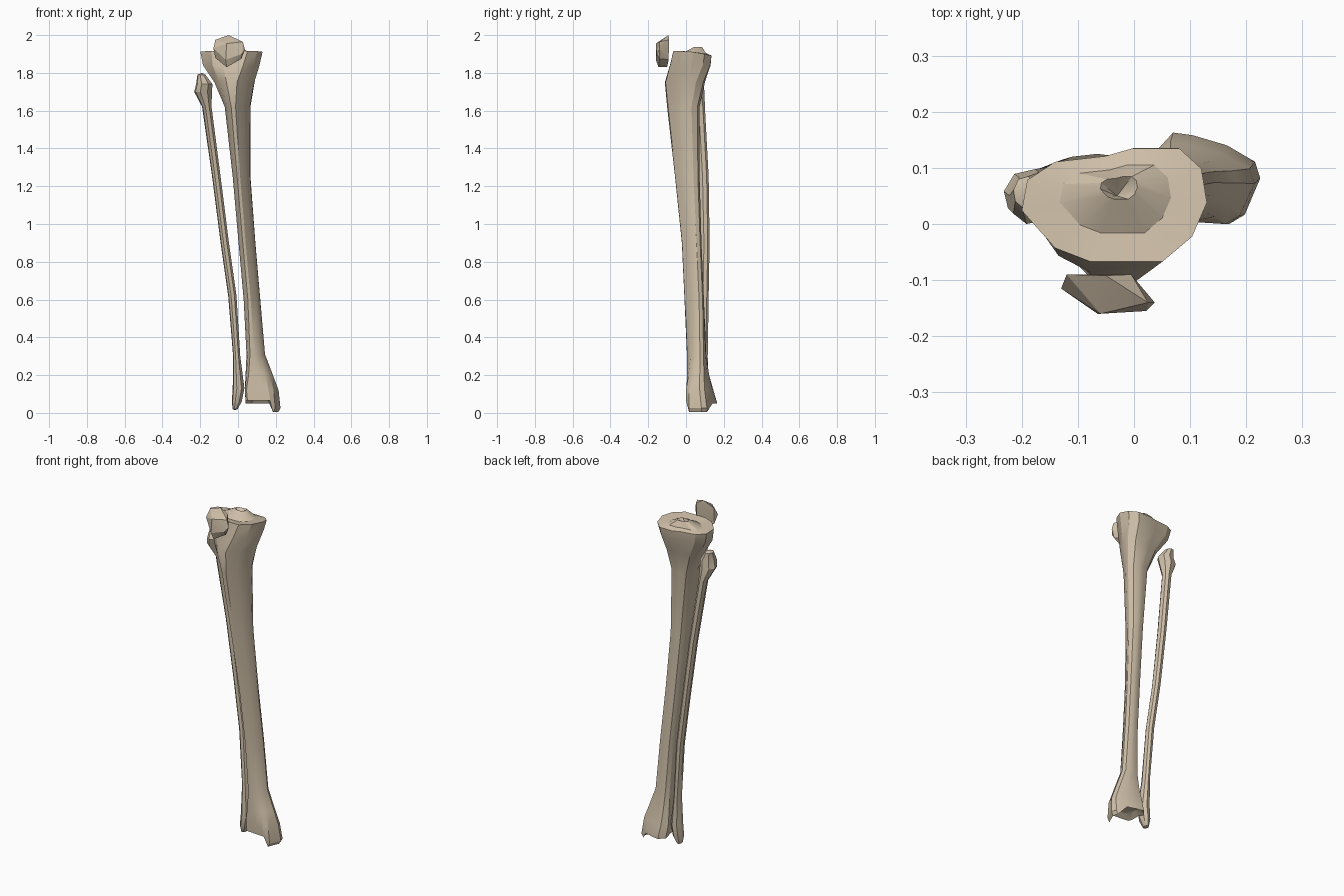
import bpy, bmesh, math

cube = bpy.data.objects.get("Cube")
if cube:
    bpy.data.objects.remove(cube, do_unlink=True)

bone = bpy.data.materials.new("bone")
bone.use_nodes = True
BONE_COLOUR = (0.62, 0.52, 0.39, 1)
bone.diffuse_color = BONE_COLOUR
bsdf = next(n for n in bone.node_tree.nodes if n.type == 'BSDF_PRINCIPLED')
bsdf.inputs["Base Color"].default_value = BONE_COLOUR
bsdf.inputs["Roughness"].default_value = 0.8


def finish(name, bm, angle):
    """Turn a bmesh into a coloured object with sharp edges kept."""
    bmesh.ops.recalc_face_normals(bm, faces=bm.faces)
    mesh = bpy.data.meshes.new(name)
    bm.to_mesh(mesh)
    bm.free()
    mesh.materials.append(bone)
    ob = bpy.data.objects.new(name, mesh)
    bpy.context.collection.objects.link(ob)
    bpy.ops.object.select_all(action='DESELECT')
    ob.select_set(True)
    bpy.context.view_layer.objects.active = ob
    bpy.ops.object.shade_smooth_by_angle(angle=math.radians(angle))
    return ob


def ring(shape, z, x0, x1, y0, y1):
    """Fit a unit cross-section into a box at height z."""
    return [(x0 + u * (x1 - x0), y0 + v * (y1 - y0), z) for u, v in shape]


def blend(a, b, t):
    return [(p[0] + t * (q[0] - p[0]), p[1] + t * (q[1] - p[1])) for p, q in zip(a, b)]


def shrink(points, centre, k, z):
    """Pull a ring towards a centre and flatten it to height z."""
    return [(centre[0] + k * (x - centre[0]), centre[1] + k * (y - centre[1]), z)
            for x, y, _ in points]


def loft(name, rings, first_tip, last_tip, angle=25):
    """Skin a stack of rings and close both ends with a fan."""
    bm = bmesh.new()
    rows = [[bm.verts.new(p) for p in r] for r in rings]
    n = len(rows[0])
    for a, b in zip(rows, rows[1:]):
        for i in range(n):
            j = (i + 1) % n
            bm.faces.new((a[i], a[j], b[j], b[i]))
    for row, tip in ((rows[0], first_tip), (rows[-1], last_tip)):
        v = bm.verts.new(tip)
        for i in range(n):
            bm.faces.new((row[i], row[(i + 1) % n], v))
    return finish(name, bm, angle)


# Unit cross-sections, counter-clockwise from the front crest
PLATEAU = [(.37, 0), (.76, 0), (.92, .22), (1, .52), (.97, .82), (.85, 1),
           (.6, 1), (.45, .93), (.18, .88), (.03, .72), (0, .45), (.18, .12)]
SHAFT = [(.25, 0), (.42, .03), (.75, .3), (.97, .6), (1, .75), (.9, .93),
         (.68, 1), (.45, 1), (.2, .93), (.05, .75), (0, .55), (.1, .2)]
ANKLE = [(.05, .06), (.45, .02), (.7, 0), (.85, .1), (1, .5), (.95, .68),
         (.68, .86), (.35, .97), (.16, 1), (0, .8), (0, .5), (0, .2)]

# Shin bone: ankle end, shaft, then knee end
ankle_rim = ring(ANKLE, 0.07, .04, .225, 0, .163)
ankle_rim = [(x, y, 0.025 if x > .19 else (0.06 if y > .1 else 0.075)) for x, y, z in ankle_rim]
malleolus_tip = [(x - .012, y, 0.004) if x > .19 else (x, y, z - .01) for x, y, z in ankle_rim]
shin = [
    shrink(ankle_rim, (.12, .08), .62, 0.085),
    malleolus_tip,
    ankle_rim,
    ring(ANKLE, 0.12, .036, .215, .0, .145),
    ring(blend(ANKLE, SHAFT, .3), 0.2, .04, .185, .002, .125),
    ring(blend(ANKLE, SHAFT, .7), 0.31, .045, .143, .003, .108),
    ring(SHAFT, 0.6, .03, .118, -.008, .095),
    ring(SHAFT, 0.9, .003, .092, -.022, .082),
    ring(SHAFT, 1.25, -.028, .066, -.058, .072),
    ring(SHAFT, 1.62, -.07, .066, -.10, .072),
    ring(blend(SHAFT, PLATEAU, .4), 1.75, -.125, .09, -.112, .1),
    ring(blend(SHAFT, PLATEAU, .85), 1.84, -.185, .115, -.085, .13),
]
rim = [(x, y, 1.915 - .2 * max(0, y - .02)) for x, y, z in ring(PLATEAU, 0, -.2, .13, -.067, .135)]
shin += [
    rim,
    shrink(rim, (-.03, .06), .6, 1.905),
    shrink(rim, (-.025, .072), .2, 1.938),
]
loft("shin_bone", shin, (.12, .08, .09), (-.03, .05, 1.91))

# Outer slender bone beside the shin
OVAL = [(.35, 0), (.75, .08), (1, .4), (.9, .8), (.6, 1), (.2, .9), (0, .55), (.08, .2)]
slender_sections = [
    (0.02, -.028, -.002, .06, .1),
    (0.06, -.033, .02, .045, .115),
    (0.13, -.028, .034, .045, .118),
    (0.3, -.026, .012, .06, .115),
    (0.62, -.052, -.008, .07, .12),
    (0.9, -.092, -.048, .075, .125),
    (1.25, -.137, -.092, .066, .12),
    (1.62, -.19, -.14, .045, .1),
    (1.7, -.232, -.138, .01, .098),
    (1.74, -.222, -.135, .0, .092),
    (1.79, -.215, -.172, .03, .085),
]
slender = [ring(OVAL, *s) for s in slender_sections]
loft("outer_slender_bone", slender, (-.015, .08, .014), (-.19, .06, 1.80))

# Kneecap: faceted hull with a flat back
KNEECAP = [(-.12, -.09, 1.975), (-.05, -.092, 2.0), (-.005, -.09, 1.975),
           (-.005, -.092, 1.87), (-.06, -.1, 1.83), (-.12, -.095, 1.88),
           (-.13, -.115, 1.93), (.037, -.14, 1.925), (.022, -.155, 1.9),
           (-.06, -.16, 1.955), (-.065, -.16, 1.87), (.025, -.14, 1.965),
           (.018, -.14, 1.875), (-.06, -.145, 1.83)]
bm = bmesh.new()
for p in KNEECAP:
    bm.verts.new(p)
bmesh.ops.convex_hull(bm, input=bm.verts)
loose = [v for v in bm.verts if not v.link_faces]
bmesh.ops.delete(bm, geom=loose, context='VERTS')
finish("kneecap", bm, 20)
